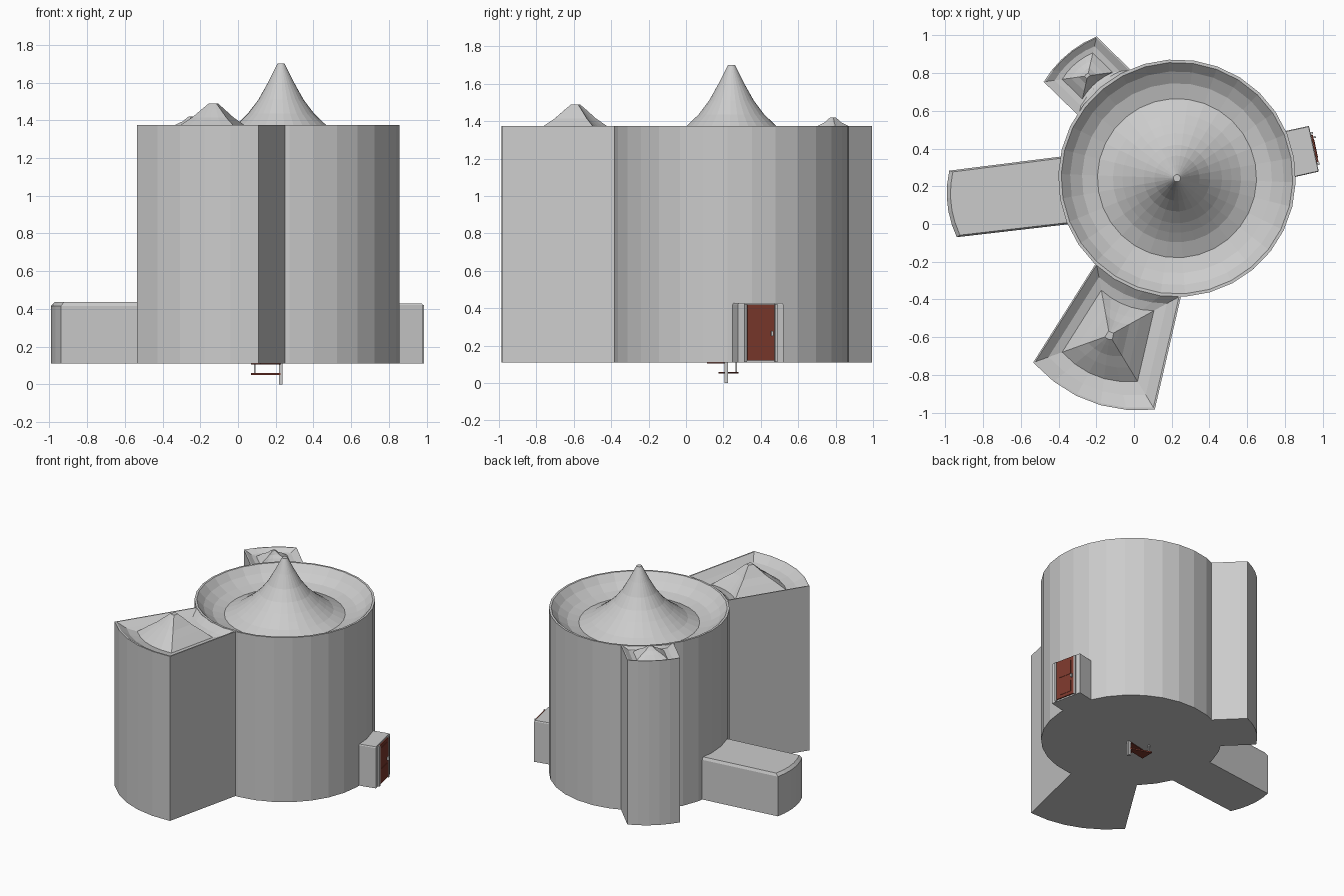
import bpy, bmesh, math
from mathutils import Vector, Matrix

if "Cube" in bpy.data.objects:
    bpy.data.objects.remove(bpy.data.objects["Cube"])

BASE, TOP = 0.11, 1.375
CENTRE = Vector((0.228, 0.243))


def material(name, rgb):
    m = bpy.data.materials.new(name)
    m.use_nodes = True
    m.diffuse_color = (*rgb, 1)
    m.node_tree.nodes["Principled BSDF"].inputs["Base Color"].default_value = (*rgb, 1)
    return m


stone = material("pale grey stone", (0.6, 0.6, 0.6))
wood = material("red brown wood", (0.2, 0.04, 0.025))


def finish(name, bm, mat):
    bmesh.ops.recalc_face_normals(bm, faces=bm.faces)
    mesh = bpy.data.meshes.new(name)
    bm.to_mesh(mesh)
    bm.free()
    mesh.materials.append(mat)
    ob = bpy.data.objects.new(name, mesh)
    bpy.context.collection.objects.link(ob)
    return ob


def loft(name, outline, pivot, profile, mat):
    """Stack copies of an outline, scaled about a pivot, at (scale, z) steps."""
    bm = bmesh.new()
    pivot = Vector(pivot)
    rings = [[bm.verts.new((*(pivot + (Vector(p) - pivot) * s), z)) for p in outline]
             for s, z in profile]
    n = len(outline)
    for a, b in zip(rings, rings[1:]):
        for i in range(n):
            j = (i + 1) % n
            bm.faces.new((a[i], a[j], b[j], b[i]))
    bm.faces.new(rings[0][::-1])
    bm.faces.new(rings[-1])
    return finish(name, bm, mat)


def box(name, size, place, mat):
    bm = bmesh.new()
    bmesh.ops.create_cube(bm, size=1, matrix=place @ Matrix.Diagonal((*size, 1)))
    return finish(name, bm, mat)


def arc(p, q, bulge, steps):
    """Points from p to q, bowed to the right-hand side by bulge."""
    p, q = Vector(p), Vector(q)
    d = (q - p).normalized()
    side = Vector((d.y, -d.x))
    return [p.lerp(q, i / steps) + side * bulge * 4 * (i / steps) * (1 - i / steps)
            for i in range(steps + 1)]


def wing(name, outer, inner, bulge, sag, pivot, profile):
    outline = arc(*outer, bulge, 5) + arc(*inner, -sag, 5)
    return loft(name, outline, pivot, profile, stone)


# Round tower with a sunken gutter and a flared conical roof
circle = [CENTRE + 0.63 * Vector((math.cos(a), math.sin(a)))
          for a in (math.radians(12 * i - 2) for i in range(30))]
loft("round_tower", circle, CENTRE,
     [(1, BASE), (1, TOP), (0.975, TOP), (0.9, 1.325), (0.8, 1.285), (0.67, 1.265),
      (0.54, 1.3), (0.46, 1.335), (0.38, TOP), (0.28, 1.435), (0.19, 1.51),
      (0.11, 1.6), (0.03, 1.7)], stone)

# Tall wings with sunken pyramid roofs
wing("front_wing", ((-0.535, -0.735), (0.11, -0.985)), ((0.25, -0.38), (-0.2, -0.205)),
     0.085, 0.045, (-0.13, -0.59),
     [(1, BASE), (1, TOP), (0.97, TOP), (0.8, 1.335), (0.62, 1.32), (0.43, TOP),
      (0.28, 1.415), (0.15, 1.46), (0.06, 1.49)])
wing("back_wing", ((-0.198, 0.995), (-0.479, 0.754)), ((-0.294, 0.574), (-0.018, 0.817)),
     0.03, 0.03, (-0.246, 0.786),
     [(1, BASE), (1, TOP), (0.96, TOP), (0.75, 1.35), (0.58, 1.345), (0.38, TOP),
      (0.2, 1.395), (0.07, 1.42)])

# Low side hall with chamfered roof edge
wing("side_hall", ((-0.98, 0.283), (-0.94, -0.07)), ((-0.25, 0.01), (-0.29, 0.37)),
     0.03, 0, (-0.6, 0.15), [(1, BASE), (1, 0.415), (0.95, 0.435)])

# Entrance porch
loft("porch", [(0.79, 0.235), (0.98, 0.278), (0.928, 0.52), (0.74, 0.48)], (0.86, 0.38),
     [(1, BASE), (1, 0.42), (0.97, 0.428)], stone)

# Door, its panels and handle, set on the porch face
face = Matrix.Translation((0.955, 0.399, 0)) @ Matrix.Rotation(math.radians(12.1), 4, "Z")


def on_face(y, z, out):
    return face @ Matrix.Translation((out, y, z))


box("door", (0.009, 0.148, 0.3), on_face(0, 0.27, 0.004), wood)
for k, (z, h) in enumerate(((0.19, 0.09), (0.34, 0.11))):
    box(f"door_panel_{k + 1}", (0.004, 0.1, h), on_face(0, z, 0.009), wood)
for k, y in enumerate((-0.083, 0.083)):
    box(f"door_jamb_{k + 1}", (0.016, 0.012, 0.31), on_face(y, 0.266, 0.004), stone)
box("door_handle", (0.02, 0.01, 0.025), on_face(0.06, 0.265, 0.012), stone)

# Foot of the spiral stair hanging below the floor
box("stair_post", (0.02, 0.02, 0.14), Matrix.Translation((0.227, 0.215, 0.07)), stone)
tread = [(0.225, 0.205), (0.225, 0.225), (0.07, 0.28), (0.07, 0.175)]
loft("lower_tread", tread, (0.15, 0.22), [(1, 0.05), (1, 0.06)], wood)
tread = [(0.225, 0.2), (0.225, 0.225), (0.07, 0.19), (0.12, 0.112)]
loft("upper_tread", tread, (0.15, 0.18), [(1, 0.105), (1, 0.115)], wood)
box("stair_baluster", (0.008, 0.008, 0.06), Matrix.Translation((0.088, 0.268, 0.085)), stone)
